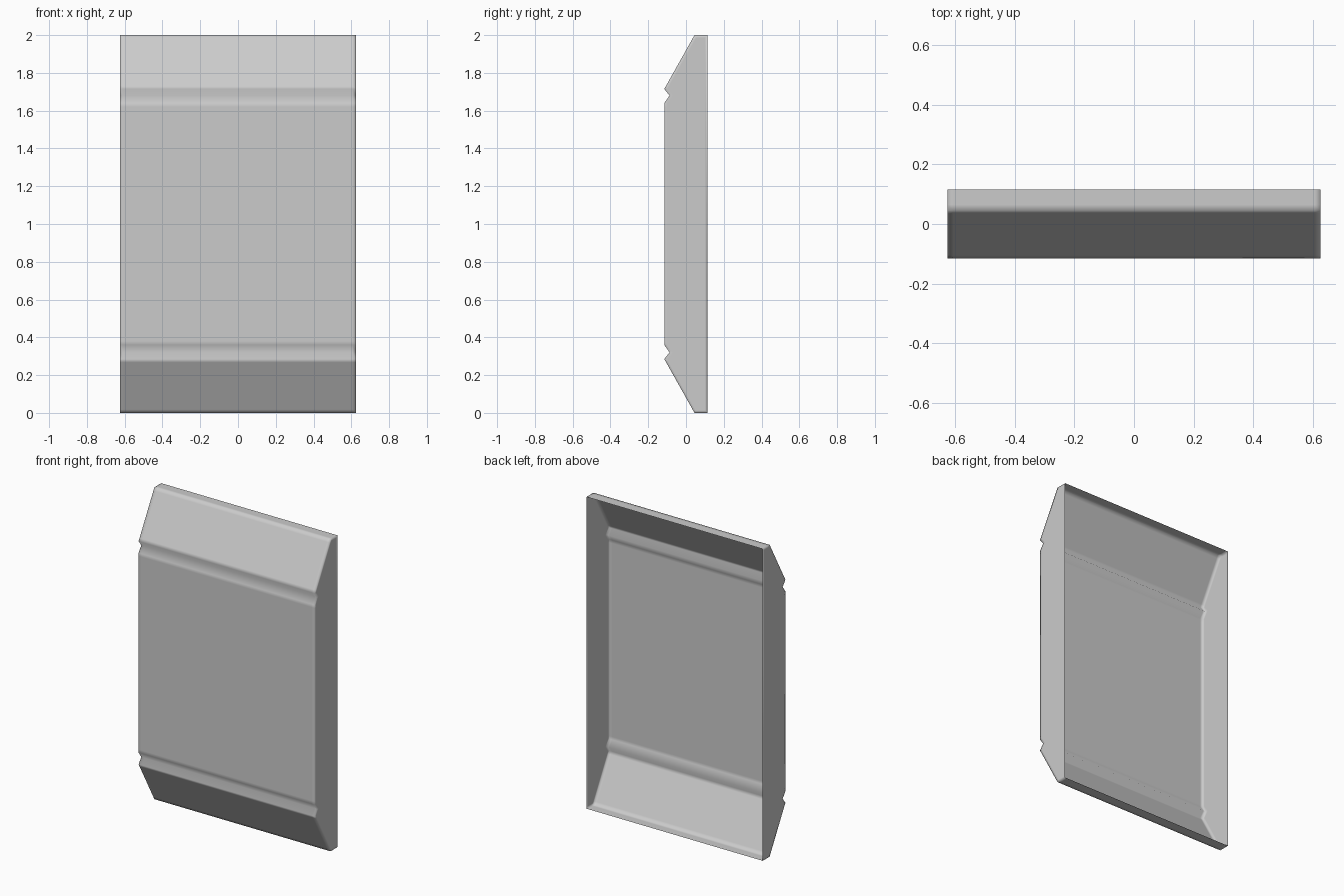
import bpy, bmesh
from mathutils import Vector

if "Cube" in bpy.data.objects:
    bpy.data.objects.remove(bpy.data.objects["Cube"])

HALF_WIDTH = 0.625
SUPPORT = 0.02   # distance of the edge-holding loops from each corner

# Upper half of the side profile (y, z), mirrored about z = 1 for the lower half
upper = [(0.115, 2.0), (0.045, 2.0), (-0.115, 1.715), (-0.087, 1.68), (-0.115, 1.64)]
corners = [Vector(p) for p in upper + [(y, 2 - z) for y, z in reversed(upper)]]


def with_supports(points):
    """Add a holding point near both ends of every long enough segment."""
    out = [points[0]]
    for a, b in zip(points, points[1:]):
        d = b - a
        if d.length > 3 * SUPPORT:
            step = d.normalized() * SUPPORT
            out += [a + step, b - step]
        out.append(b)
    return out


profile = with_supports(corners)
stations = [-HALF_WIDTH, -HALF_WIDTH + SUPPORT, HALF_WIDTH - SUPPORT, HALF_WIDTH]

# Front shell: profile swept across the width, open at the back
bm = bmesh.new()
rows = [[bm.verts.new((x, p.x, p.y)) for p in profile] for x in stations]
for r, s in zip(rows, rows[1:]):
    for i in range(len(profile) - 1):
        bm.faces.new((r[i], r[i + 1], s[i + 1], s[i]))

# Side walls, inset so the shading only rolls over at the rim
caps = [bm.faces.new(rows[0]), bm.faces.new(rows[-1])]
bmesh.ops.recalc_face_normals(bm, faces=bm.faces[:])
centre_faces = [f for f in bm.faces if abs(f.normal.y) > 0.99]
if sum(f.normal.y * f.calc_area() for f in centre_faces) > 0:
    bmesh.ops.reverse_faces(bm, faces=bm.faces[:])
bmesh.ops.inset_individual(bm, faces=caps, thickness=0.014, use_even_offset=True)

for f in bm.faces:
    f.smooth = True
mesh = bpy.data.meshes.new("wall_panel")
bm.to_mesh(mesh)
bm.free()
panel = bpy.data.objects.new("wall_panel", mesh)
bpy.context.collection.objects.link(panel)
